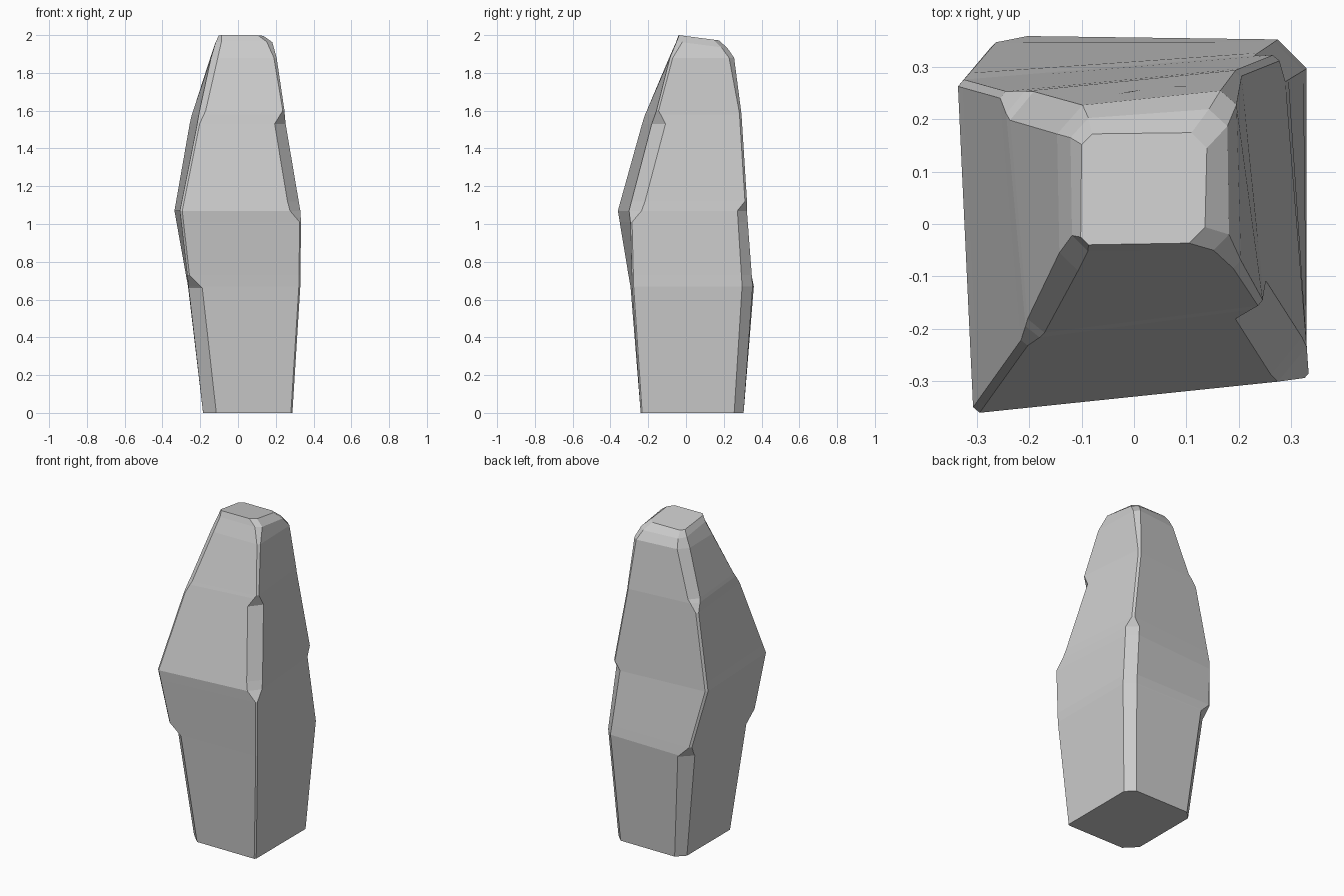
import bpy
from mathutils import Vector

if "Cube" in bpy.data.objects:
    bpy.data.objects.remove(bpy.data.objects["Cube"])

# Un-chamfered outline: z, then x,y of front-left, front-right, back-right, back-left
OUTLINE = [
    (0.00, -.185, -.24, .288, -.24, .288, .305, -.185, .305),
    (0.67, -.262, -.295, .33, -.285, .33, .352, -.265, .36),
    (1.07, -.307, -.362, .335, -.295, .285, .327, -.337, .275),
    (1.58, -.205, -.22, .25, -.16, .205, .295, -.248, .25),
    (1.88, -.142, -.09, .205, -.085, .195, .258, -.148, .222),
    (1.965, -.118, -.052, .182, -.05, .178, .222, -.122, .2),
    (2.00, -.102, -.04, .135, -.036, .14, .175, -.1, .172),
]
# Chamfer width of each corner by height: z, front-left, front-right, back-right, back-left
CHAMFER = [
    (0.00, .07, .008, .05, .05),
    (0.66, .072, .008, .055, .07),
    (0.73, .012, .008, .055, .012),
    (1.01, .012, .008, .055, .012),
    (1.07, .012, .06, .055, .012),
    (1.12, .012, .065, .012, .012),
    (1.53, .012, .065, .012, .012),
    (1.60, .03, .01, .012, .05),
    (1.88, .035, .015, .03, .05),
    (1.965, .03, .03, .035, .035),
    (2.00, .015, .03, .03, .02),
]


def sample(table, z):
    for a, b in zip(table, table[1:]):
        if z <= b[0]:
            t = (z - a[0]) / (b[0] - a[0])
            return [p + (q - p) * t for p, q in zip(a[1:], b[1:])]
    return list(table[-1][1:])


def ring(z):
    o = sample(OUTLINE, z)
    widths = sample(CHAMFER, z)
    corners = [Vector((o[2 * i], o[2 * i + 1])) for i in range(4)]
    pts = []
    for i, c in enumerate(corners):
        for n in (corners[i - 1], corners[(i + 1) % 4]):
            p = c + (n - c).normalized() * widths[i]
            # The crown slopes down to the back
            drop = .13 * max(0, p.y + .04) if z > 1.9 else 0
            pts.append((p.x, p.y, z - drop))
    return pts


def make(name, verts, faces):
    me = bpy.data.meshes.new(name)
    me.from_pydata(verts, [], faces)
    me.update()
    ob = bpy.data.objects.new(name, me)
    bpy.context.collection.objects.link(ob)
    return ob


# Standing stone: stacked chamfered rings
heights = sorted({r[0] for r in OUTLINE} | {r[0] for r in CHAMFER})
verts = [p for z in heights for p in ring(z)]
faces = [tuple(reversed(range(8)))]
for k in range(len(heights) - 1):
    for i in range(8):
        j = (i + 1) % 8
        faces.append((k * 8 + i, k * 8 + j, k * 8 + 8 + j, k * 8 + 8 + i))
top = (len(heights) - 1) * 8
faces.append(tuple(range(top, top + 8)))
make("standing_stone", verts, faces)


# Two small chipped slits high on the back
def back_y(x, z):
    o = sample(OUTLINE, z)
    t = (x - o[6]) / (o[4] - o[6])
    return o[7] + (o[5] - o[7]) * t + .002


for name, x, side in (("slit_right", .088, 1), ("slit_left", -.007, -1)):
    outline = [(-.023, -.013), (.002, -.006), (.023, .013), (-.002, .004)]
    pts = [(x + side * u, 1.77 + w) for u, w in outline]
    order = (3, 2, 1, 0) if side > 0 else (0, 1, 2, 3)
    make(name, [(px, back_y(px, pz), pz) for px, pz in pts], [order])
